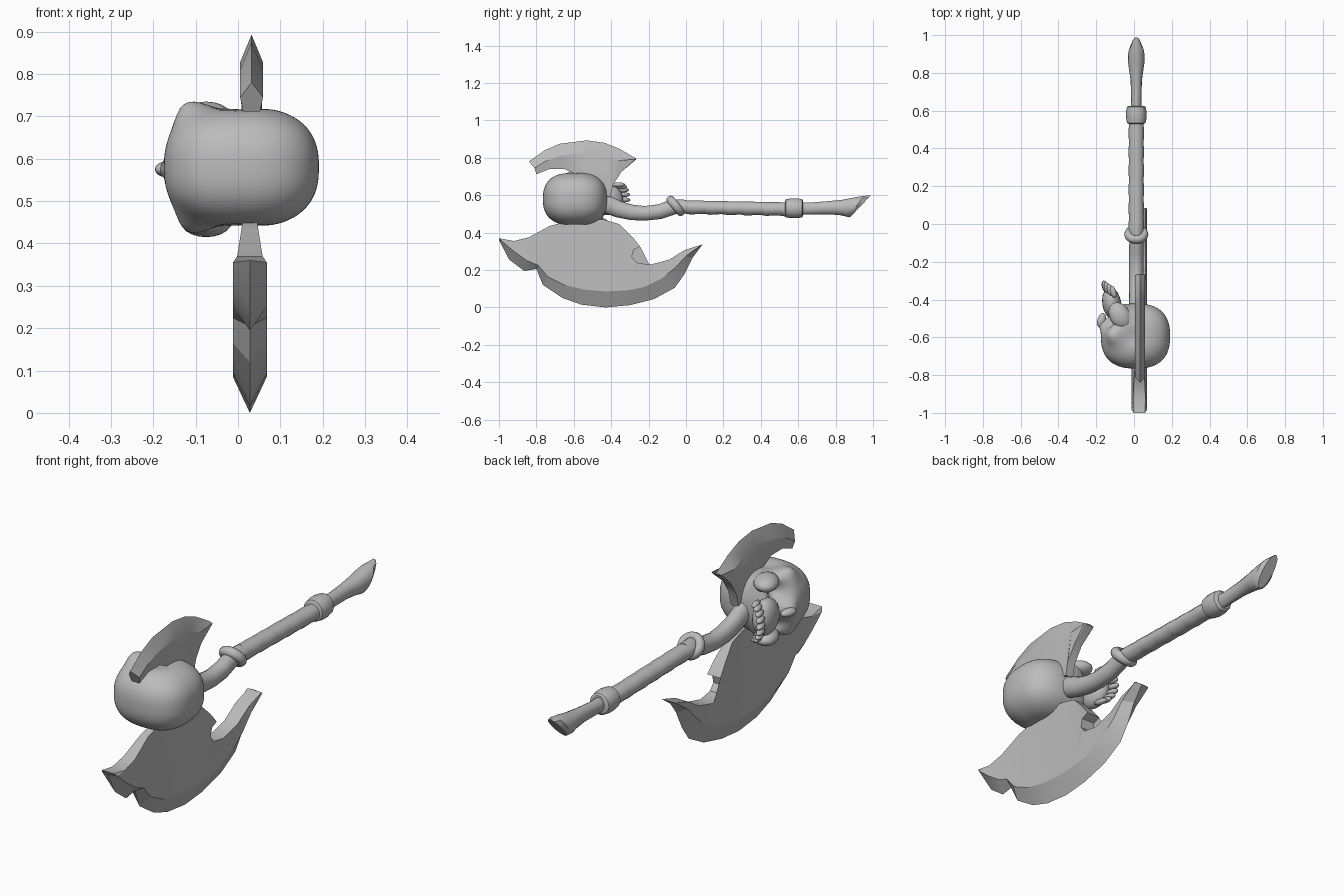
import bpy, bmesh, math
from mathutils import Vector, Matrix

if "Cube" in bpy.data.objects:
    bpy.data.objects.remove(bpy.data.objects["Cube"])

GREY = bpy.data.materials.new("grey")
GREY.diffuse_color = (0.5, 0.5, 0.5, 1)
GREY.use_nodes = True
GREY.node_tree.nodes["Principled BSDF"].inputs["Base Color"].default_value = GREY.diffuse_color


def finish(name, bm, angle=35):
    bmesh.ops.recalc_face_normals(bm, faces=bm.faces)
    me = bpy.data.meshes.new(name)
    bm.to_mesh(me)
    bm.free()
    me.materials.append(GREY)
    ob = bpy.data.objects.new(name, me)
    bpy.context.collection.objects.link(ob)
    bpy.ops.object.select_all(action='DESELECT')
    ob.select_set(True)
    bpy.context.view_layer.objects.active = ob
    bpy.ops.object.shade_smooth_by_angle(angle=math.radians(angle))
    return ob


def tube(name, stations, x0=0.012, sides=14, angle=35):
    """Sweep ellipses; station = y, z, half width, half height, lean."""
    bm = bmesh.new()
    rings = []
    for y, z, rx, rz, lean in stations:
        ring = []
        for i in range(sides):
            a = 2 * math.pi * i / sides
            h = rz * math.sin(a)
            ring.append(bm.verts.new((x0 + rx * math.cos(a), y + lean * h, z + h)))
        rings.append(ring)
    for a, b in zip(rings, rings[1:]):
        for i in range(sides):
            j = (i + 1) % sides
            bm.faces.new((a[i], a[j], b[j], b[i]))
    bm.faces.new(rings[0])
    bm.faces.new(rings[-1])
    return finish(name, bm, angle)


def blade(name, x0, back, bevel, edge, half_back, half_bevel):
    """Two cheeks, a ground edge and a flat spine. bevel and edge run in step."""
    bm = bmesh.new()
    rim = [bm.verts.new((x0, y, z)) for y, z in edge]
    sides = []
    for s in (1, -1):
        b = [bm.verts.new((x0 + s * half_back(z), y, z)) for y, z in back]
        v = [bm.verts.new((x0 + s * half_bevel, y, z)) for y, z in bevel]
        for i in range(len(v) - 1):
            bm.faces.new((v[i], v[i + 1], rim[i + 1], rim[i]))
        cheek = bm.faces.new(b + v[::-1])
        bmesh.ops.triangulate(bm, faces=[cheek])
        sides.append((b, v))
    (b0, v0), (b1, v1) = sides
    for i in range(len(b0) - 1):
        bm.faces.new((b0[i], b0[i + 1], b1[i + 1], b1[i]))
    for k in (0, -1):
        bm.faces.new((b0[k], v0[k], rim[k], v1[k], b1[k]))
    return finish(name, bm, 25)


def blob(name, centre, radii, rot=(0, 0, 0), seg=16):
    bm = bmesh.new()
    bmesh.ops.create_uvsphere(bm, u_segments=seg, v_segments=seg // 2 + 2, radius=1)
    m = Matrix.Translation(centre)
    for axis, a in zip("XYZ", rot):
        m = m @ Matrix.Rotation(a, 4, axis)
    bm.transform(m @ Matrix.Diagonal((*radii, 1)))
    return finish(name, bm, 60)


# Large lower blade with front lobe and rear horn
blade("lower_blade", 0.028,
      back=[(-1, .37), (-.92, .355), (-.84, .375), (-.73, .435), (-.6, .47), (-.44, .47),
            (-.355, .445), (-.285, .375), (-.245, .325), (-.28, .31), (-.29, .27),
            (-.265, .24), (-.195, .228), (-.09, .255), (-.01, .305), (.085, .336)],
      bevel=[(-.985, .355), (-.92, .30), (-.85, .25), (-.79, .225), (-.74, .165), (-.65, .12),
             (-.54, .095), (-.43, .085), (-.31, .092), (-.22, .11), (-.13, .155),
             (-.06, .21), (.0, .275), (.083, .333)],
      edge=[(-1, .36), (-.945, .255), (-.865, .195), (-.80, .205), (-.765, .12), (-.66, .05),
            (-.56, .015), (-.43, 0), (-.3, .012), (-.17, .045), (-.06, .105),
            (-.01, .175), (.035, .265), (.088, .336)],
      half_back=lambda z: max(.015, min(.034, .03 - (z - .37) * .16)), half_bevel=.04)

# Small upper blade
blade("upper_blade", 0.032,
      back=[(-.80, .712), (-.73, .74), (-.65, .74), (-.585, .71), (-.56, .62),
            (-.405, .59), (-.39, .655), (-.345, .725), (-.268, .79)],
      bevel=[(-.81, .745), (-.755, .78), (-.675, .81), (-.53, .828), (-.435, .815),
             (-.36, .785), (-.27, .793)],
      edge=[(-.84, .78), (-.755, .84), (-.675, .875), (-.53, .893), (-.435, .88),
            (-.355, .848), (-.265, .795)],
      half_back=lambda z: .02, half_bevel=.027)

# Curved neck, wrapped grip and flared pommel
tube("neck", [(-.52, .58, .04, .05, .3), (-.43, .555, .04, .048, .3), (-.36, .525, .038, .044, .3),
              (-.29, .508, .038, .042, .15), (-.22, .503, .038, .04, 0), (-.14, .512, .038, .04, -.2),
              (-.06, .54, .036, .04, -.3), (0, .54, .034, .036, 0)])
grip = []
for i in range(19):
    y = -.04 + i * .0333
    w = .0015 * math.sin(i * 2.1)
    grip.append((y, .537 - .012 * i / 18 + w, .040 + w, .037 - w, .2 * math.sin(i * 1.3)))
tube("grip", grip)
tube("pommel", [(.58, .53, .03, .036, 0), (.66, .528, .027, .033, 0), (.76, .533, .03, .036, 0),
                (.83, .534, .04, .042, .1), (.87, .535, .045, .051, .25),
                (.91, .54, .042, .058, .7), (.932, .54, .028, .060, .95)], angle=30)

# Collars
tube("rear_collar", [(.53, .53, .04, .042, 0), (.535, .53, .049, .05, 0), (.56, .53, .054, .054, 0),
                     (.595, .53, .054, .054, 0), (.62, .53, .049, .05, 0), (.626, .53, .04, .042, 0)])
bm = bmesh.new()
R, r, nu, nv = .043, .021, 20, 10
rot = Matrix.Rotation(math.radians(40), 3, 'X')
vs = []
for i in range(nu):
    a = 2 * math.pi * i / nu
    for j in range(nv):
        b = 2 * math.pi * j / nv
        p = Vector(((R + r * math.cos(b)) * math.cos(a), r * 1.1 * math.sin(b),
                    (R + r * math.cos(b)) * math.sin(a)))
        vs.append(bm.verts.new(rot @ p + Vector((.012, -.055, .543))))
for i in range(nu):
    for j in range(nv):
        k, m = (i + 1) % nu, (j + 1) % nv
        bm.faces.new((vs[i * nv + j], vs[k * nv + j], vs[k * nv + m], vs[i * nv + m]))
finish("front_collar", bm, 60)

# Skull: boxy rounded cranium, face towards -x, jaw towards +y, with dents and bumps
MID = .575
bm = bmesh.new()
bmesh.ops.create_icosphere(bm, subdivisions=5, radius=1)
dents = []  # centre, radius, push
for s in (1, -1):
    dents += [((-.15, -.50, MID + s * .075), .045, (.07, -.01, 0)),       # eye sockets
              ((-.11, -.59, MID + s * .13), .05, (-.015, 0, s * .03)),    # brows
              ((.0, -.60, MID + s * .15), .05, (0, 0, -s * .015)),        # temples
              ((-.06, -.47, MID + s * .12), .045, (0, .01, s * .03))]     # cheeks
dents += [((-.17, -.45, MID), .035, (.05, 0, 0)),                          # nose hole
          ((-.18, -.53, MID), .03, (-.02, 0, 0))]                          # nose bridge
for v in bm.verts:
    p = v.co
    k = sum(abs(c) ** 2.5 for c in p) ** (-1 / 2.5)
    q = Vector((.008 + p.x * k * .183, -.593 + p.y * k * .172, .58 + p.z * k * .143))
    base = q.copy()
    for c, rad, push in dents:
        q += Vector(push) * math.exp(-((base - Vector(c)).length / rad) ** 2)
    v.co = q
finish("skull", bm, 60)

# Cheekbones, upper jaw and nose
for s in (1, -1):
    blob("cheekbone", (-.075, -.485, MID + s * .125), (.055, .075, .035), (0, 0, .5))
blob("upper_jaw", (-.118, -.42, MID), (.05, .085, .082), (0, 0, .15), 20)
blob("nose", (-.172, -.51, MID), (.022, .04, .018), (0, 0, -.3))

# Arch of upper teeth
for i in range(9):
    a = math.radians(-80 + 20 * i)
    blob("tooth", (-.10 - .055 * math.cos(a), -.365 + .035 * math.cos(a), MID + .082 * math.sin(a)),
         (.016, .034, .013), (0, 0, .25), 10)
